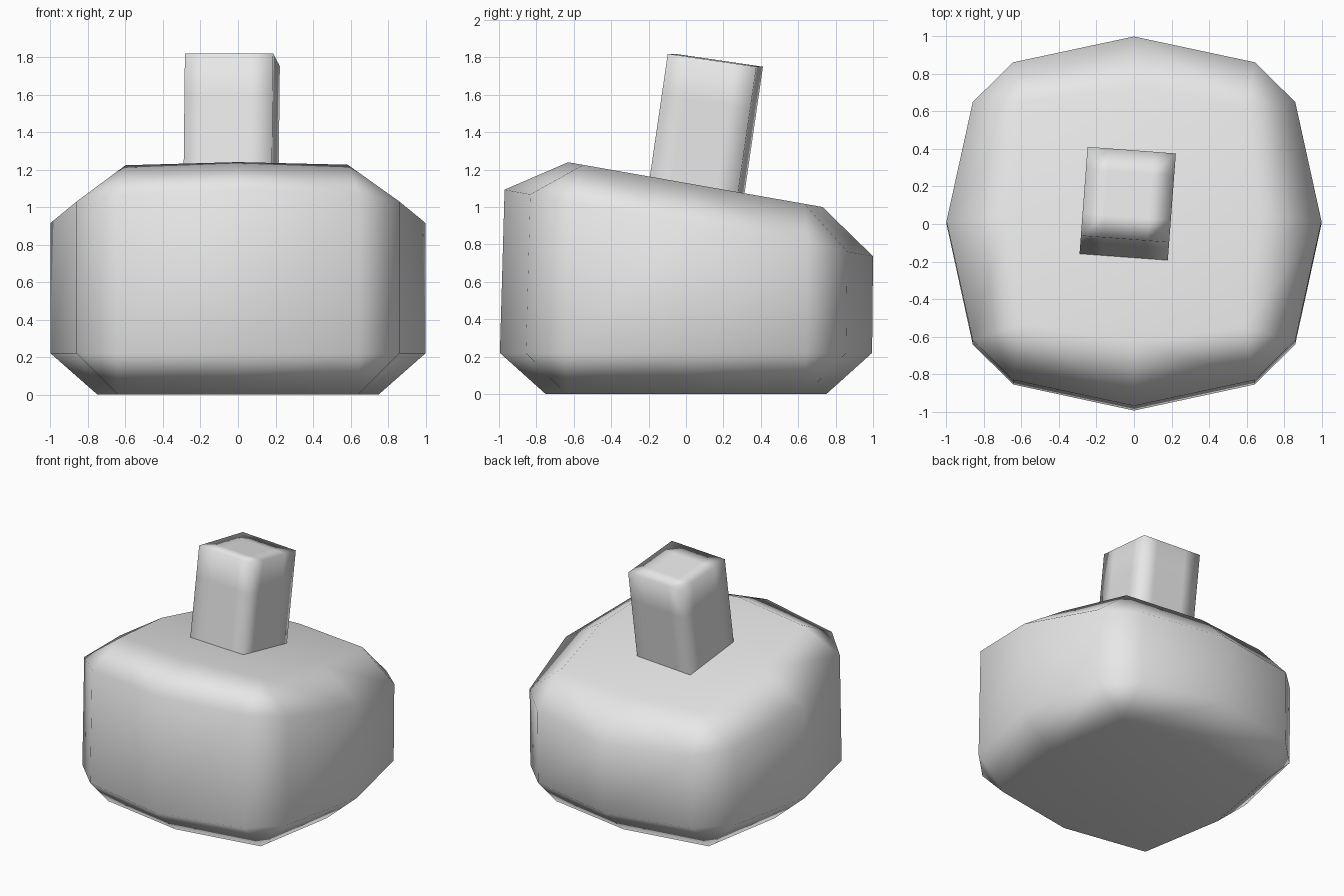
import bpy, bmesh, math
from mathutils import Matrix, Vector

cube = bpy.data.objects.get("Cube")
if cube:
    bpy.data.objects.remove(cube, do_unlink=True)

# One plain grey for everything
grey = bpy.data.materials.new("plain_grey")
grey.use_nodes = True
colour = (0.8, 0.8, 0.8, 1)
grey.diffuse_color = colour
grey.node_tree.nodes["Principled BSDF"].inputs["Base Color"].default_value = colour


def finish(bm, name):
    bmesh.ops.recalc_face_normals(bm, faces=bm.faces)
    for face in bm.faces:
        face.smooth = True
    mesh = bpy.data.meshes.new(name)
    bm.to_mesh(mesh)
    bm.free()
    mesh.materials.append(grey)
    obj = bpy.data.objects.new(name, mesh)
    bpy.context.collection.objects.link(obj)
    obj.modifiers.new("weighted_normals", "WEIGHTED_NORMAL")
    return obj


def ring(bm, quarter, place):
    """Repeat a quarter outline four times round z, then place each point."""
    turns = [Matrix.Rotation(i * math.pi / 2, 2) for i in range(4)]
    return [bm.verts.new(place(*(turn @ Vector(p)))) for turn in turns for p in quarter]


# Body: octagon base, twelve-sided wall with cut corners, tilted octagon top
bm = bmesh.new()
wall = [(1, 0), (0.86, 0.645), (0.645, 0.86)]
base = ring(bm, [(0.75, 0), (0.64, 0.64)], lambda x, y: (x, y, 0))
low = ring(bm, wall, lambda x, y: (x, y * 0.995, 0.22))
high = ring(bm, wall, lambda x, y: (x, y * 0.985 + 0.015, 0.915 - 0.178 * y))
top = ring(bm, [(0.68, 0), (0.6, 0.585)],
           lambda x, y: (x, y + 0.05, 1.12 - 0.176 * y))

for i in range(12):
    j = (i + 1) % 12
    bm.faces.new((low[i], low[j], high[j], high[i]))
for cap, edge in ((base, low), (top, high)):
    for q in range(4):
        mid, corner, nxt = cap[2 * q], cap[2 * q + 1], cap[(2 * q + 2) % 8]
        a, b, c, d = (edge[(3 * q + k) % 12] for k in range(4))
        bm.faces.new((mid, corner, b, a))
        bm.faces.new((corner, c, b))
        bm.faces.new((corner, nxt, d, c))
    bm.faces.new(cap)
finish(bm, "body")

# Handle: leaning square post, sunk into the body, with support loops
bm = bmesh.new()
bmesh.ops.create_cube(bm, size=1)
for axis in range(3):
    for offset in (-0.25, 0.25):
        normal = Vector((0, 0, 0))
        normal[axis] = 1
        bmesh.ops.bisect_plane(bm, geom=bm.verts[:] + bm.edges[:] + bm.faces[:],
                               plane_co=normal * offset, plane_no=normal)
size = Matrix.Diagonal((0.472, 0.48, 0.9, 1))
bmesh.ops.transform(bm, matrix=size @ Matrix.Translation((0, 0, -0.5)), verts=bm.verts)
lean = Matrix.Rotation(math.radians(-4.3), 4, "Z") @ Matrix.Rotation(math.radians(-8.3), 4, "X")
bmesh.ops.transform(bm, matrix=Matrix.Translation((-0.03, 0.157, 1.785)) @ lean, verts=bm.verts)
finish(bm, "handle")
